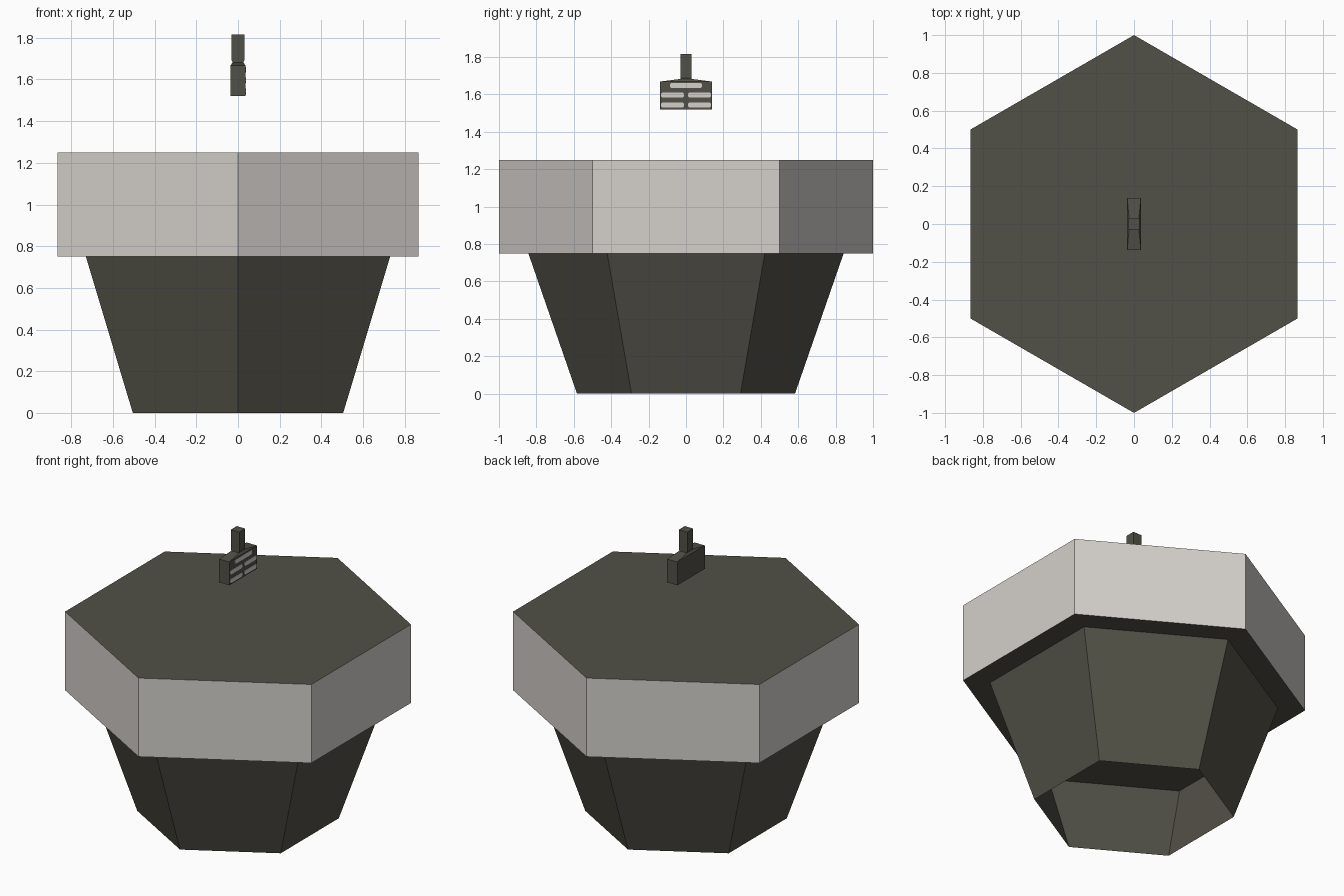
import bpy, bmesh, math

if "Cube" in bpy.data.objects:
    bpy.data.objects.remove(bpy.data.objects["Cube"])


def material(name, rgb):
    m = bpy.data.materials.new(name)
    m.diffuse_color = (*rgb, 1)
    m.use_nodes = True
    m.node_tree.nodes["Principled BSDF"].inputs["Base Color"].default_value = m.diffuse_color
    return m


DARK = material("dark olive", (0.085, 0.082, 0.063))
LIGHT = material("light warm grey", (0.66, 0.63, 0.60))


def make(name, rings, mats, cap_bottom=True, cap_top=True):
    """Skin a stack of equal-sized rings of points into one mesh."""
    bm = bmesh.new()
    loops = [[bm.verts.new(p) for p in r] for r in rings]
    n = len(loops[0])
    for a, b in zip(loops, loops[1:]):
        for i in range(n):
            j = (i + 1) % n
            bm.faces.new((a[i], a[j], b[j], b[i]))
    if cap_bottom:
        bm.faces.new(loops[0][::-1])
    if cap_top:
        bm.faces.new(loops[-1])
    bm.normal_update()
    if len(mats) > 1:  # second colour on upright faces
        for f in bm.faces:
            f.material_index = int(abs(f.normal.z) < 0.5)
    me = bpy.data.meshes.new(name)
    bm.to_mesh(me)
    bm.free()
    for m in mats:
        me.materials.append(m)
    ob = bpy.data.objects.new(name, me)
    bpy.context.collection.objects.link(ob)
    return ob


def hexagon(r, z):
    return [(r * math.cos(math.radians(30 + 60 * i)),
             r * math.sin(math.radians(30 + 60 * i)), z) for i in range(6)]


def rect(x, y, z):
    return [(-x, -y, z), (x, -y, z), (x, y, z), (-x, y, z)]


# Tapered hollow base, open underneath, with an inner floor
FLOOR_Z = 0.53
make("base_wall", [hexagon(0.583, 0), hexagon(0.843, 0.75)], [DARK], False, False)
floor_r = 0.583 + 0.26 * FLOOR_Z / 0.75
make("base_inner_floor", [hexagon(floor_r - 0.001, FLOOR_Z),
                          hexagon(floor_r, FLOOR_Z + 0.01)], [DARK])

# Wide upper block: light sides, dark top and underside
make("upper_block", [hexagon(1, 0.75), hexagon(1, 1.25)], [DARK, LIGHT])

# Floating head with sloped shoulders, short neck and square stem
make("floating_head", [rect(0.036, 0.138, 1.52), rect(0.036, 0.138, 1.668),
                       rect(0.026, 0.03, 1.682), rect(0.03, 0.03, 1.692),
                       rect(0.03, 0.03, 1.815)], [DARK])


# Thin light slats on the +x face of the head
def slat(name, y0, y1, z0, z1):
    c = (z1 - z0) * 0.25
    outline = [(y0 + c, z0), (y1 - c, z0), (y1, z0 + c), (y1, z1 - c),
               (y1 - c, z1), (y0 + c, z1), (y0, z1 - c), (y0, z0 + c)]
    make(name, [[(x, y, z) for y, z in outline] for x in (0.035, 0.038)], [LIGHT])


slat("slat_top", -0.086, 0.086, 1.634, 1.661)
for row, z in (("middle", 1.583), ("lower", 1.529)):
    slat("slat_" + row + "_left", -0.133, -0.011, z, z + 0.027)
    slat("slat_" + row + "_right", 0.011, 0.133, z, z + 0.027)
